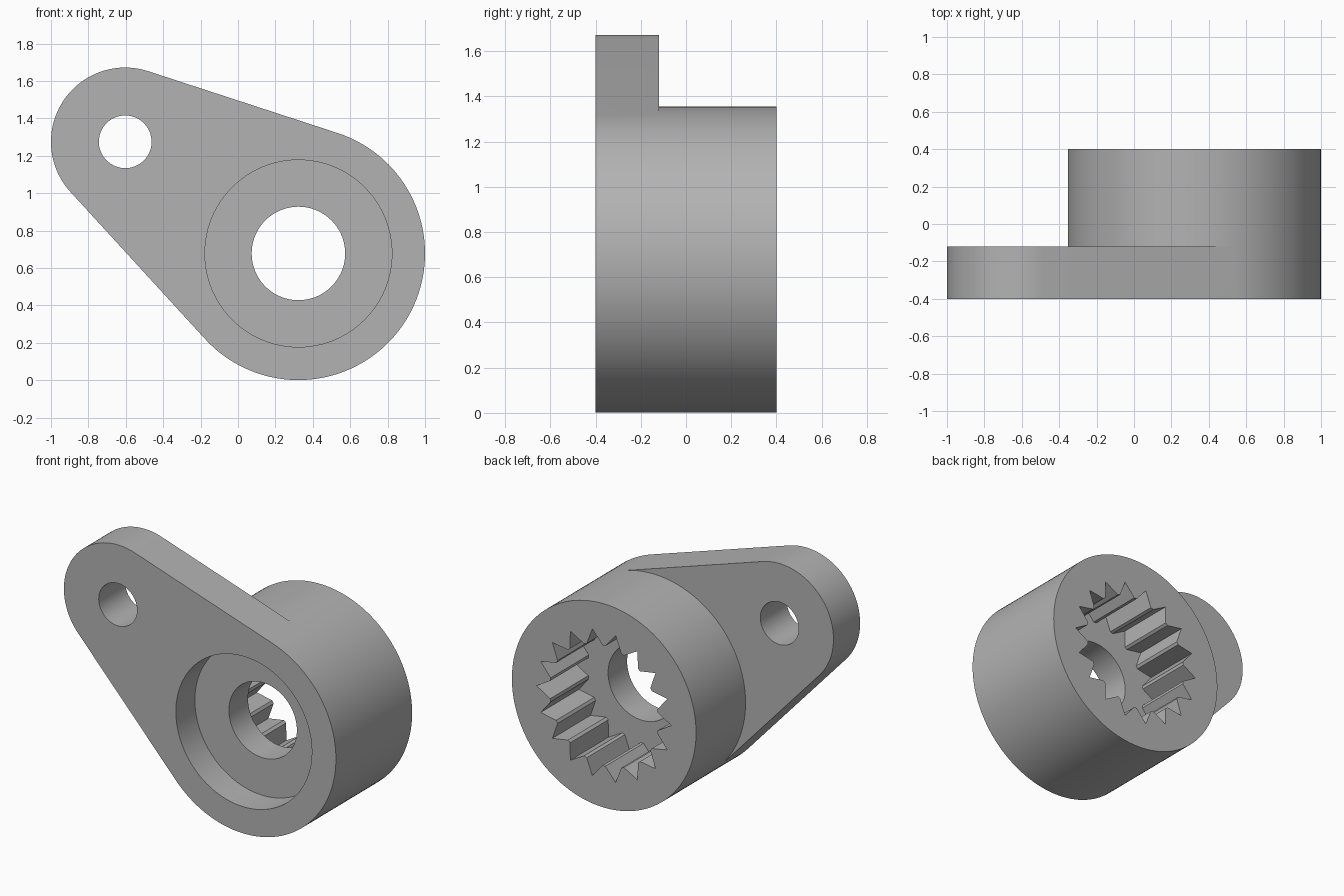
import bpy, bmesh
from math import acos, atan2, cos, sin, pi, radians, hypot

old = bpy.data.objects.get("Cube")
if old:
    bpy.data.objects.remove(old, do_unlink=True)

HUB, HUB_R = (0.323, 0.678), 0.677
TIP, TIP_R = (-0.603, 1.275), 0.397
FRONT, LEVER_BACK, BACK = -0.4, -0.12, 0.4

grey = bpy.data.materials.new("plain grey")
grey.use_nodes = True
grey.diffuse_color = (0.45, 0.45, 0.45, 1)
grey.node_tree.nodes["Principled BSDF"].inputs["Base Color"].default_value = (0.45, 0.45, 0.45, 1)


def arc(centre, radius, start, end, steps):
    """Points of an arc, both ends included."""
    angles = [start + (end - start) * i / steps for i in range(steps + 1)]
    return [(centre[0] + radius * cos(a), centre[1] + radius * sin(a)) for a in angles]


def make_object(name, bm):
    bmesh.ops.recalc_face_normals(bm, faces=bm.faces)
    mesh = bpy.data.meshes.new(name)
    bm.to_mesh(mesh)
    bm.free()
    mesh.materials.append(grey)
    obj = bpy.data.objects.new(name, mesh)
    bpy.context.collection.objects.link(obj)
    return obj


def prism(name, points, y0, y1):
    """Extrude an xz outline along y."""
    bm = bmesh.new()
    face = bm.faces.new([bm.verts.new((x, y0, z)) for x, z in points])
    moved = bmesh.ops.extrude_face_region(bm, geom=[face])["geom"]
    for v in moved:
        if isinstance(v, bmesh.types.BMVert):
            v.co.y = y1
    return make_object(name, bm)


# Body: tall hub with a thin tangent lever at the front
dx, dz = TIP[0] - HUB[0], TIP[1] - HUB[1]
aim = atan2(dz, dx)
spread = acos((HUB_R - TIP_R) / hypot(dx, dz))
outer = arc(HUB, HUB_R, aim + spread, aim - spread + 2 * pi, 76)
inner = arc(HUB, HUB_R, aim - spread, aim + spread, 54)[1:-1]
tip = arc(TIP, TIP_R, aim - spread, aim + spread, 54)

bm = bmesh.new()


def ring(points, y):
    return [bm.verts.new((x, y, z)) for x, z in points]


def walls(a, b):
    for i in range(len(a) - 1):
        bm.faces.new((a[i], a[i + 1], b[i + 1], b[i]))


front_outer, front_tip = ring(outer, FRONT), ring(tip, FRONT)
step_outer, step_tip, step_inner = (ring(p, LEVER_BACK) for p in (outer, tip, inner))
back_outer, back_inner = ring(outer, BACK), ring(inner, BACK)
bm.faces.new(front_outer + front_tip)
bm.faces.new(back_outer + back_inner)
bm.faces.new([step_outer[-1]] + step_tip + [step_outer[0]] + step_inner[::-1])
walls(front_outer, step_outer)
walls(step_outer, back_outer)
walls([front_outer[-1]] + front_tip + [front_outer[0]],
      [step_outer[-1]] + step_tip + [step_outer[0]])
walls([step_outer[-1]] + step_inner + [step_outer[0]],
      [back_outer[-1]] + back_inner + [back_outer[0]])
body = make_object("lever_arm", bm)


# Holes: lever hole, through bore, front counterbore, splined rear socket
def circle(centre, radius, steps):
    return arc(centre, radius, 0, 2 * pi, steps)[:-1]


spline = []
for i in range(18):
    for degrees, radius in ((0, 0.495), (8.5, 0.4), (11.5, 0.4)):
        spline += arc(HUB, radius, radians(20 * i + degrees), 0, 1)[:1]

cutters = [
    prism("lever_hole_cutter", circle(TIP, 0.141, 64), -1, 1),
    prism("counterbore_cutter", circle(HUB, 0.5, 96), -1, -0.2),
    prism("spline_cutter", spline, 0, 1),
    prism("bore_cutter", circle(HUB, 0.25, 72), -0.9, 0.9),
]
for cutter in cutters:
    mod = body.modifiers.new(cutter.name, "BOOLEAN")
    mod.operation = "DIFFERENCE"
    mod.solver = "EXACT"
    mod.object = cutter
    cutter.hide_render = True

# Bake the cuts, then shade smooth with sharp edges kept
bpy.ops.object.select_all(action="DESELECT")
body.select_set(True)
bpy.context.view_layer.objects.active = body
for mod in list(body.modifiers):
    bpy.ops.object.modifier_apply(modifier=mod.name)
for cutter in cutters:
    bpy.data.objects.remove(cutter, do_unlink=True)
bpy.ops.object.shade_smooth_by_angle(angle=radians(25))
